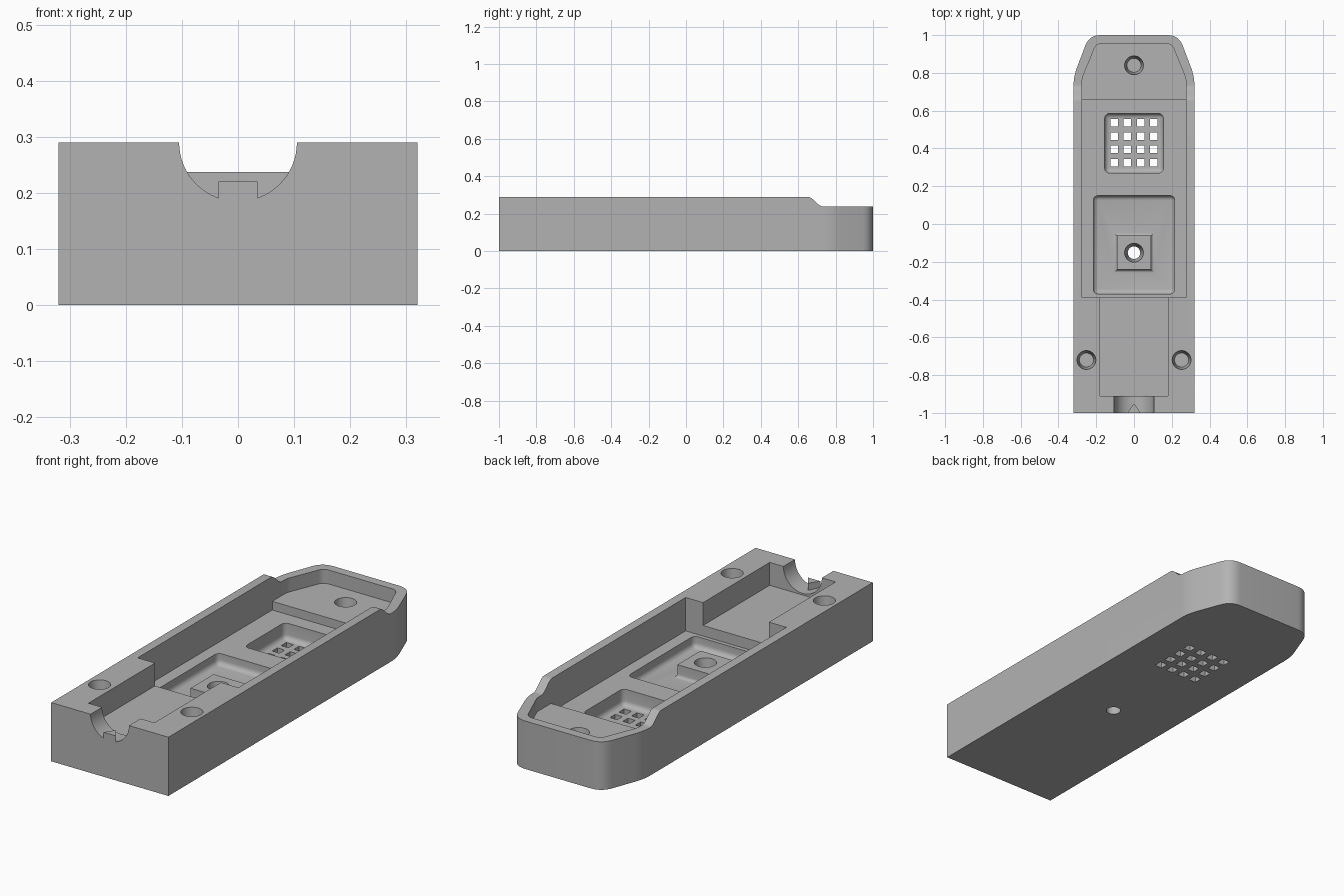
import bpy, bmesh, math
from mathutils import Vector

if "Cube" in bpy.data.objects:
    bpy.data.objects.remove(bpy.data.objects["Cube"], do_unlink=True)

grey = bpy.data.materials.new("plain grey")
grey.use_nodes = True
GREY = (0.45, 0.45, 0.45, 1)
grey.diffuse_color = GREY
grey.node_tree.nodes["Principled BSDF"].inputs["Base Color"].default_value = GREY


def make(name, bm):
    bmesh.ops.recalc_face_normals(bm, faces=bm.faces[:])
    mesh = bpy.data.meshes.new(name)
    bm.to_mesh(mesh)
    bm.free()
    mesh.materials.append(grey)
    ob = bpy.data.objects.new(name, mesh)
    bpy.context.collection.objects.link(ob)
    return ob


def loft(name, rings):
    """Skin a stack of equal-sized rings and cap both ends."""
    bm = bmesh.new()
    loops = [[bm.verts.new(p) for p in ring] for ring in rings]
    n = len(loops[0])
    for a, b in zip(loops, loops[1:]):
        for i in range(n):
            j = (i + 1) % n
            bm.faces.new((a[i], a[j], b[j], b[i]))
    bm.faces.new(loops[0])
    bm.faces.new(loops[-1])
    return make(name, bm)


def prism(name, outline, z0, z1):
    return loft(name, [[(x, y, z) for x, y in outline] for z in (z0, z1)])


def rect(x0, x1, y0, y1):
    return [(x0, y0), (x1, y0), (x1, y1), (x0, y1)]


def cone(name, x, y, r0, r1, z0, z1, n=40):
    angles = [2 * math.pi * i / n for i in range(n)]
    return loft(name, [[(x + r * math.cos(a), y + r * math.sin(a), z) for a in angles]
                       for r, z in ((r0, z0), (r1, z1))])


def mirrored_outline(half, steps=8):
    """Right-hand corners (x, y, rounding) become a full symmetric outline."""
    full = half + [(-x, y, r) for x, y, r in reversed(half)]
    out = []
    for i, (x, y, r) in enumerate(full):
        p = Vector((x, y))
        if not r:
            out.append((x, y))
            continue
        a = Vector(full[i - 1][:2]) - p
        b = Vector(full[(i + 1) % len(full)][:2]) - p
        a, b = p + a.normalized() * r, p + b.normalized() * r
        for k in range(steps + 1):
            t = k / steps
            q = a * (1 - t) ** 2 + p * 2 * t * (1 - t) + b * t * t
            out.append((q.x, q.y))
    return out


def recess(name, x0, x1, y0, y1, z0, z1, radius):
    """Box cutter with rounded upright and floor edges."""
    ob = prism(name, rect(x0, x1, y0, y1), z0, z1)
    bm = bmesh.new()
    bm.from_mesh(ob.data)
    edges = [e for e in bm.edges if min(v.co.z for v in e.verts) < z0 + 0.001]
    bmesh.ops.bevel(bm, geom=edges, offset=radius, segments=5, profile=0.5, affect='EDGES')
    bm.to_mesh(ob.data)
    bm.free()
    return ob


def combine(target, tool, operation='DIFFERENCE'):
    mod = target.modifiers.new("cut", 'BOOLEAN')
    mod.operation = operation
    mod.solver = 'EXACT'
    mod.object = tool
    bpy.context.view_layer.objects.active = target
    bpy.ops.object.modifier_apply(modifier=mod.name)
    bpy.data.objects.remove(tool, do_unlink=True)


TOP, LIP, FLOOR, SHELF, CHANNEL = 0.29, 0.237, 0.125, 0.168, 0.177
ABOVE = 0.4

# Outer body with tapered, rounded back end
shell = prism("case_shell", mirrored_outline(
    [(0.32, -1, 0), (0.32, 0.78, 0.05), (0.237, 1.0, 0.06)]), 0, TOP)

# Lowered lip at the back, reached by a curved step
curve = [(0.65 + 0.085 * t / 12, (TOP + LIP) / 2 + (TOP - LIP) / 2 * math.cos(math.pi * t / 12))
         for t in range(13)]
profile = curve + [(1.2, LIP), (1.2, ABOVE), (0.65, ABOVE)]
combine(shell, loft("step_cutter", [[(x, y, z) for y, z in profile] for x in (-0.5, 0.5)]))

# Main cavity: back shelf, deeper floor and cable channel
combine(shell, prism("shelf_cutter", mirrored_outline(
    [(0.275, -0.39, 0), (0.275, 0.77, 0.02), (0.2, 0.955, 0.03)]), SHELF, ABOVE))
combine(shell, prism("floor_cutter", rect(-0.275, 0.275, -0.39, 0.66), FLOOR, ABOVE))
combine(shell, prism("channel_cutter", rect(-0.18, 0.18, -0.91, -0.38), CHANNEL, ABOVE))

# Rounded recesses in the floor
combine(shell, recess("front_recess_cutter", -0.215, 0.215, -0.37, 0.15, 0.07, 0.2, 0.025))
combine(shell, recess("grille_recess_cutter", -0.155, 0.155, 0.27, 0.585, 0.045, 0.2, 0.025))

# Square post with flared foot
flare = [(0.09 + 0.018 * (1 - math.sin(t)), 0.07 + 0.018 * (1 - math.cos(t)))
         for t in [math.pi / 2 * k / 5 for k in range(6)]]
sections = [(flare[0][0], 0.06)] + flare + [(0.09, 0.133)]
combine(shell, loft("post", [[(x, y, z) for x, y in rect(-s, s, -0.152 - s, -0.152 + s)]
                             for s, z in sections]), 'UNION')

# Tapered screw holes, the post one going right through
combine(shell, cone("post_hole_cutter", 0, -0.152, 0.033, 0.05, -0.001, 0.134))
combine(shell, cone("shelf_hole_cutter", 0, 0.84, 0.037, 0.05, 0.06, SHELF + 0.001))
for side in (-1, 1):
    combine(shell, cone("front_hole_cutter", side * 0.252, -0.72, 0.037, 0.05, 0.15, TOP + 0.001))

# Grille of square holes
for i in range(4):
    for j in range(4):
        x, y = -0.105 + 0.07 * i, 0.325 + 0.07 * j
        combine(shell, prism("grille_cutter", rect(x - 0.02, x + 0.02, y - 0.02, y + 0.02), -0.1, 0.1))

# Half-round cable notch at the front
ring = [(0.105 * math.cos(a), TOP + 0.105 * math.sin(a))
        for a in [2 * math.pi * k / 64 for k in range(64)]]
combine(shell, loft("notch_cutter", [[(x, y, z) for x, z in ring] for y in (-1.1, -0.905)]))

# Pointed cable grip in the notch
combine(shell, prism("cable_grip", [(-0.035, -1), (0.035, -1), (0, -0.95)], 0.15, 0.22), 'UNION')

bpy.ops.object.select_all(action='DESELECT')
shell.select_set(True)
bpy.context.view_layer.objects.active = shell
bpy.ops.object.shade_smooth_by_angle(angle=math.radians(30))
